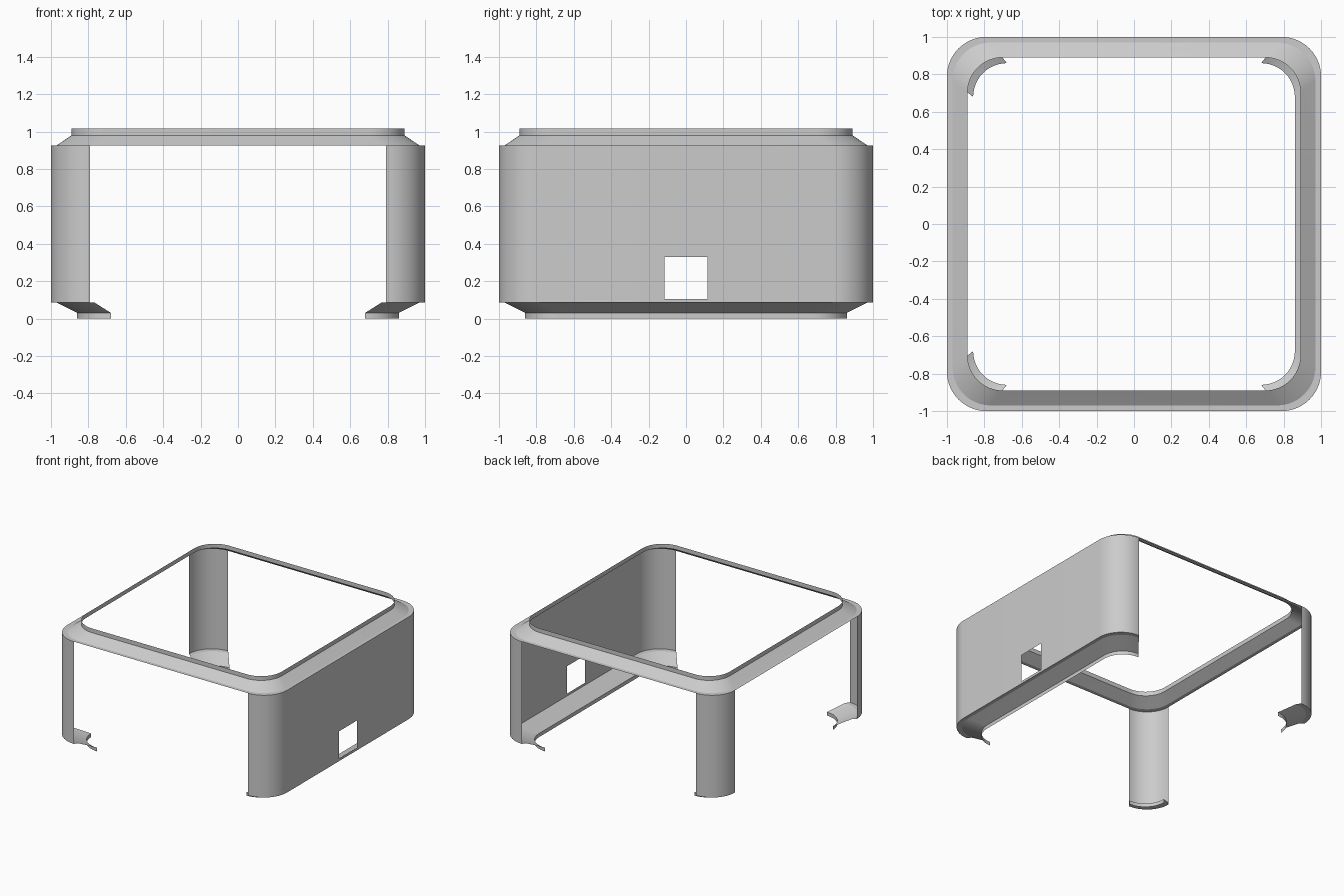
import bpy
import bmesh
from math import cos, sin, pi, radians

cube = bpy.data.objects.get("Cube")
if cube:
    bpy.data.objects.remove(cube, do_unlink=True)

STRAIGHT = 0.79      # half length of each flat side
RADIUS = 1 - STRAIGHT
SEGMENTS = 14
WINDOW_HALF = 0.115
WINDOW_Z = (0.105, 0.33)

grey = bpy.data.materials.new("light_grey")
grey.use_nodes = True
colour = (0.6, 0.6, 0.6, 1)
grey.diffuse_color = colour
grey.node_tree.nodes["Principled BSDF"].inputs["Base Color"].default_value = colour


def outline():
    """Rounded square, starting with the window jambs on the +x side."""
    pts = [(1, -WINDOW_HALF), (1, WINDOW_HALF)]
    for corner in range(4):
        mid = pi / 4 + corner * pi / 2
        cx = STRAIGHT if cos(mid) > 0 else -STRAIGHT
        cy = STRAIGHT if sin(mid) > 0 else -STRAIGHT
        for s in range(SEGMENTS + 1):
            a = (corner + s / SEGMENTS) * pi / 2
            pts.append((cx + RADIUS * cos(a), cy + RADIUS * sin(a)))
    return pts


def band(name, profile, is_open):
    """Sweep (scale, z) rows around the outline, leaving out open faces."""
    bm = bmesh.new()
    rows = [[bm.verts.new((x * k, y * k, z)) for x, y in outline()] for k, z in profile]
    for low, high in zip(rows, rows[1:]):
        for i in range(len(low)):
            j = (i + 1) % len(low)
            bm.faces.new((low[i], low[j], high[j], high[i]))
    doomed = [f for f in bm.faces if is_open(f.calc_center_median())]
    bmesh.ops.delete(bm, geom=doomed, context='FACES')
    mesh = bpy.data.meshes.new(name)
    bm.to_mesh(mesh)
    bm.free()
    mesh.materials.append(grey)
    obj = bpy.data.objects.new(name, mesh)
    bpy.context.collection.objects.link(obj)
    bpy.ops.object.select_all(action='DESELECT')
    obj.select_set(True)
    bpy.context.view_layer.objects.active = obj
    bpy.ops.object.shade_smooth_by_angle(angle=radians(20))


def side_gap(c):
    # front, back and -x sides are open between the corner posts
    return c.x < 0.1 and min(abs(c.x), abs(c.y)) < 0.1


def wall_gap(c):
    window = c.x > 0.5 and abs(c.y) < 0.1 and WINDOW_Z[0] < c.z < WINDOW_Z[1]
    return window or side_gap(c)


# Corner posts and the solid side wall with its window
band("wall_and_corner_posts",
     [(1, 0.085), (1, WINDOW_Z[0]), (1, WINDOW_Z[1]), (1, 0.925)], wall_gap)

# Bottom ledge, inward slope and foot lip
band("lower_lip", [(0.86, 0), (0.86, 0.03), (0.97, 0.085), (1, 0.085)], side_gap)

# Continuous top ledge, slope and collar
band("upper_collar", [(1, 0.925), (0.97, 0.925), (0.89, 0.98), (0.89, 1.015)],
     lambda c: False)
